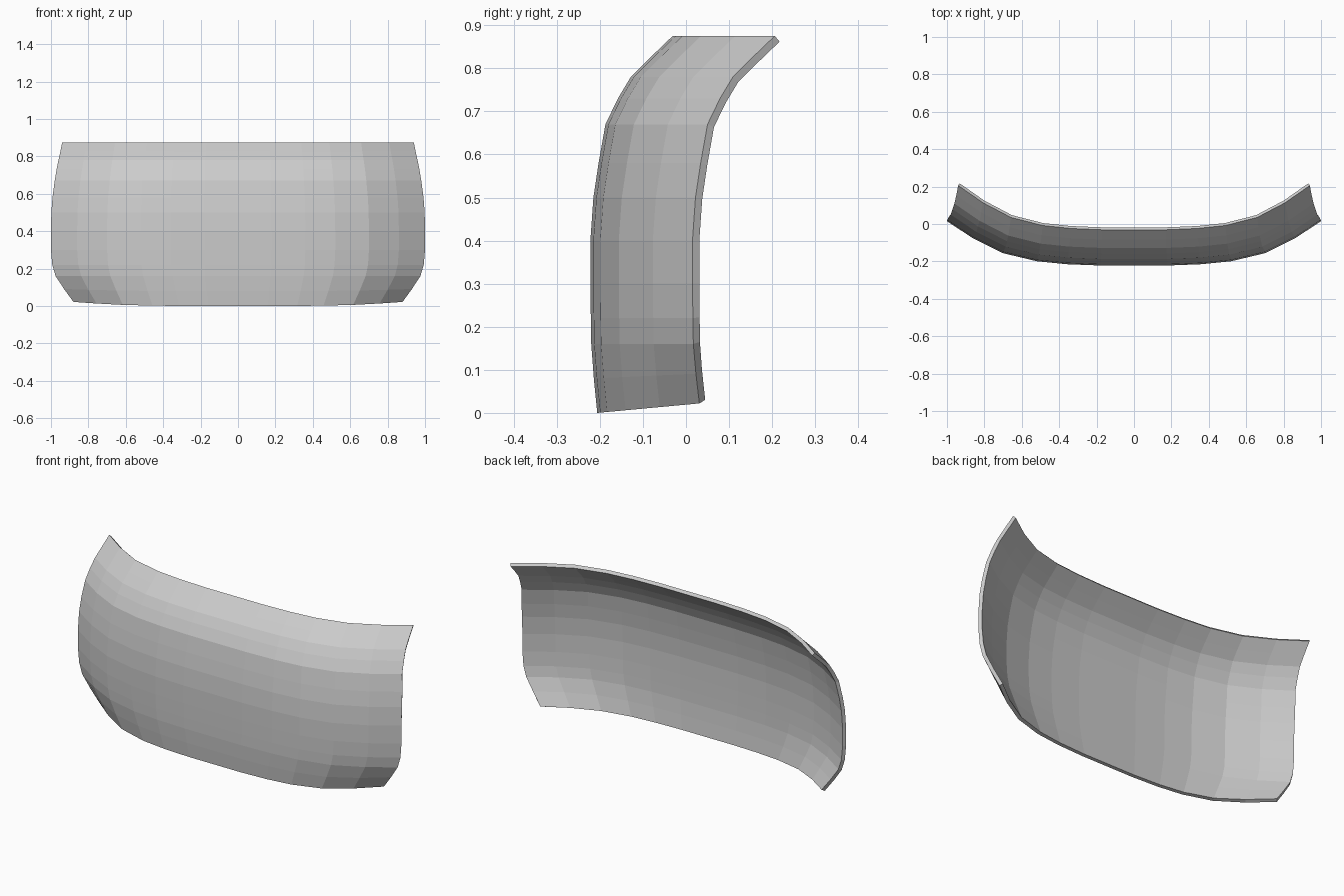
import bpy
import bmesh

cube = bpy.data.objects.get("Cube")
if cube:
    bpy.data.objects.remove(cube, do_unlink=True)

THICKNESS = 0.019
END_SWEEP = 0.237
BOTTOM_LIFT = 0.022
BLEND_HEIGHT = 0.16

# Upright profile: height, front depth, width factor
profile = [
    (0.0, -0.206, 0.88), (0.08, -0.214, 0.93), (0.16, -0.22, 0.975),
    (0.22, -0.221, 0.993), (0.30, -0.222, 1.0), (0.40, -0.222, 1.0),
    (0.50, -0.215, 0.998), (0.58, -0.203, 0.992), (0.67, -0.187, 0.98),
    (0.73, -0.158, 0.97), (0.78, -0.128, 0.96), (0.825, -0.083, 0.95),
    (0.875, -0.031, 0.94),
]

# Half of the plan curve: distance from the middle, backward sweep
plan = [
    (0.0, 0.0), (0.18, 0.0), (0.36, 0.007), (0.52, 0.023),
    (0.70, 0.066), (0.86, 0.145), (1.0, END_SWEEP),
]

# Sweep the upright profile along the plan curve
bm = bmesh.new()
rows = []
for height, depth, width in profile:
    blend = max(0.0, 1.0 - height / BLEND_HEIGHT)
    row = []
    for x, sweep in plan:
        lift = BOTTOM_LIFT * blend * sweep / END_SWEEP
        row.append(bm.verts.new((x * width, depth + sweep, height + lift)))
    rows.append(row)

for low, high in zip(rows, rows[1:]):
    for i in range(len(plan) - 1):
        bm.faces.new((low[i], low[i + 1], high[i + 1], high[i]))

mesh = bpy.data.meshes.new("curved_panel")
bm.to_mesh(mesh)
bm.free()
panel = bpy.data.objects.new("curved_panel", mesh)
bpy.context.collection.objects.link(panel)

# Mirrored half, then thickened toward the hollow back
mirror = panel.modifiers.new("mirror", "MIRROR")
mirror.use_axis[0] = True
mirror.use_clip = True
mirror.merge_threshold = 0.001

shell = panel.modifiers.new("shell", "SOLIDIFY")
shell.thickness = THICKNESS
shell.offset = -1.0
shell.use_even_offset = True
